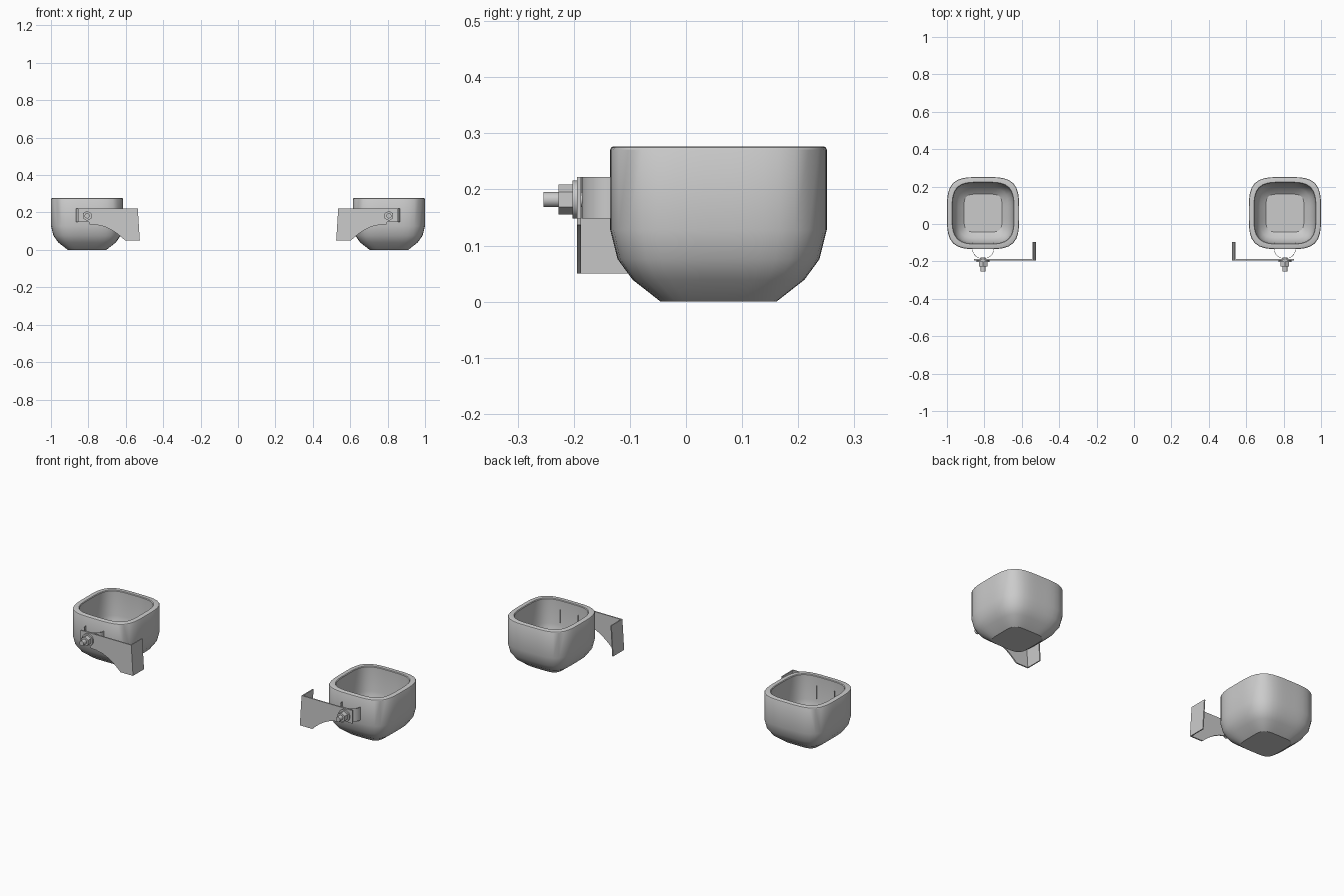
import bpy, bmesh, math

if "Cube" in bpy.data.objects:
    bpy.data.objects.remove(bpy.data.objects["Cube"])

CX, CY = 0.807, 0.058      # cup centre (right-hand side; the left is mirrored)
BZ = 0.182                 # bolt height


def finish(name, bm, smooth=True, angle=30, mirror=True):
    bmesh.ops.recalc_face_normals(bm, faces=bm.faces)
    me = bpy.data.meshes.new(name)
    bm.to_mesh(me)
    bm.free()
    ob = bpy.data.objects.new(name, me)
    bpy.context.collection.objects.link(ob)
    if smooth:
        me.shade_smooth()
        me.set_sharp_from_angle(angle=math.radians(angle))
    if mirror:
        ob.modifiers.new("Mirror", 'MIRROR').use_mirror_merge = False
    return ob


def loft(bm, rings):
    for a, b in zip(rings, rings[1:]):
        n = len(a)
        for i in range(n):
            bm.faces.new((a[i], a[(i + 1) % n], b[(i + 1) % n], b[i]))
    bm.faces.new(rings[0])
    bm.faces.new(rings[-1])


def cup():
    # half width, height, squareness
    profile = [(0.103, 0, 5), (0.153, 0.039, 4.5), (0.180, 0.076, 4),
               (0.193, 0.128, 3.8), (0.193, 0.271, 3.8), (0.191, 0.275, 3.8),
               (0.187, 0.277, 3.8), (0.166, 0.277, 3.8), (0.163, 0.273, 3.8),
               (0.163, 0.135, 3.8), (0.153, 0.088, 4), (0.132, 0.055, 4.5),
               (0.102, 0.032, 5)]
    bm = bmesh.new()
    rings = []
    for r, z, n in profile:
        ring = []
        for i in range(48):
            c, s = math.cos(math.tau * i / 48), math.sin(math.tau * i / 48)
            k = r * (abs(c) ** n + abs(s) ** n) ** (-1 / n)
            ring.append(bm.verts.new((CX + k * c, CY + k * s, z)))
        rings.append(ring)
    loft(bm, rings)
    finish("cup", bm)


def extrude_outline(name, pts, offset):
    bm = bmesh.new()
    a = [bm.verts.new(p) for p in pts]
    b = [bm.verts.new([p[k] + offset[k] for k in range(3)]) for p in pts]
    loft(bm, [a, b])
    finish(name, bm)


def turned(name, y0, y1, r, sides):
    bm = bmesh.new()
    rings = []
    for y in (y0, y1):
        rings.append([bm.verts.new((CX + r * math.sin(math.tau * i / sides), y,
                                    BZ + r * math.cos(math.tau * i / sides)))
                      for i in range(sides)])
    loft(bm, rings)
    finish(name, bm, angle=40)


cup()

# Arm plate with a curved underside
arm = [(0.536, 0.222), (0.525, 0.05), (0.603, 0.05), (0.625, 0.070), (0.65, 0.090),
       (0.68, 0.109), (0.715, 0.125), (0.755, 0.134), (0.795, 0.137),
       (0.797, 0.148), (0.855, 0.148), (0.855, 0.222)]
extrude_outline("arm_plate", [(x, -0.187, z) for x, z in arm], (0, -0.007, 0))

# Return flange at the inner end of the arm
extrude_outline("arm_flange", [(0.525, -0.194, 0.05), (0.536, -0.194, 0.222),
                               (0.536, -0.095, 0.222), (0.525, -0.095, 0.05)], (0.006, 0, 0))

# Thin U-shaped clip joining the arm to the cup
path = [(0.058, -0.098)]
path += [(0.058 * math.cos(t * math.pi / 16), -0.135 - 0.051 * math.sin(t * math.pi / 16))
         for t in range(17)]
path += [(-0.058, -0.098)]
inner = [(x * 0.96, max(y, -0.135) + (min(y, -0.135) + 0.135) * 0.96) for x, y in path]
extrude_outline("clip", [(CX + x, y, 0.148) for x, y in path + inner[::-1]], (0, 0, 0.074))

# Fastener
turned("washer", -0.194, -0.202, 0.034, 32)
turned("nut", -0.202, -0.227, 0.0265, 6)
turned("bolt", -0.180, -0.254, 0.0135, 24)
